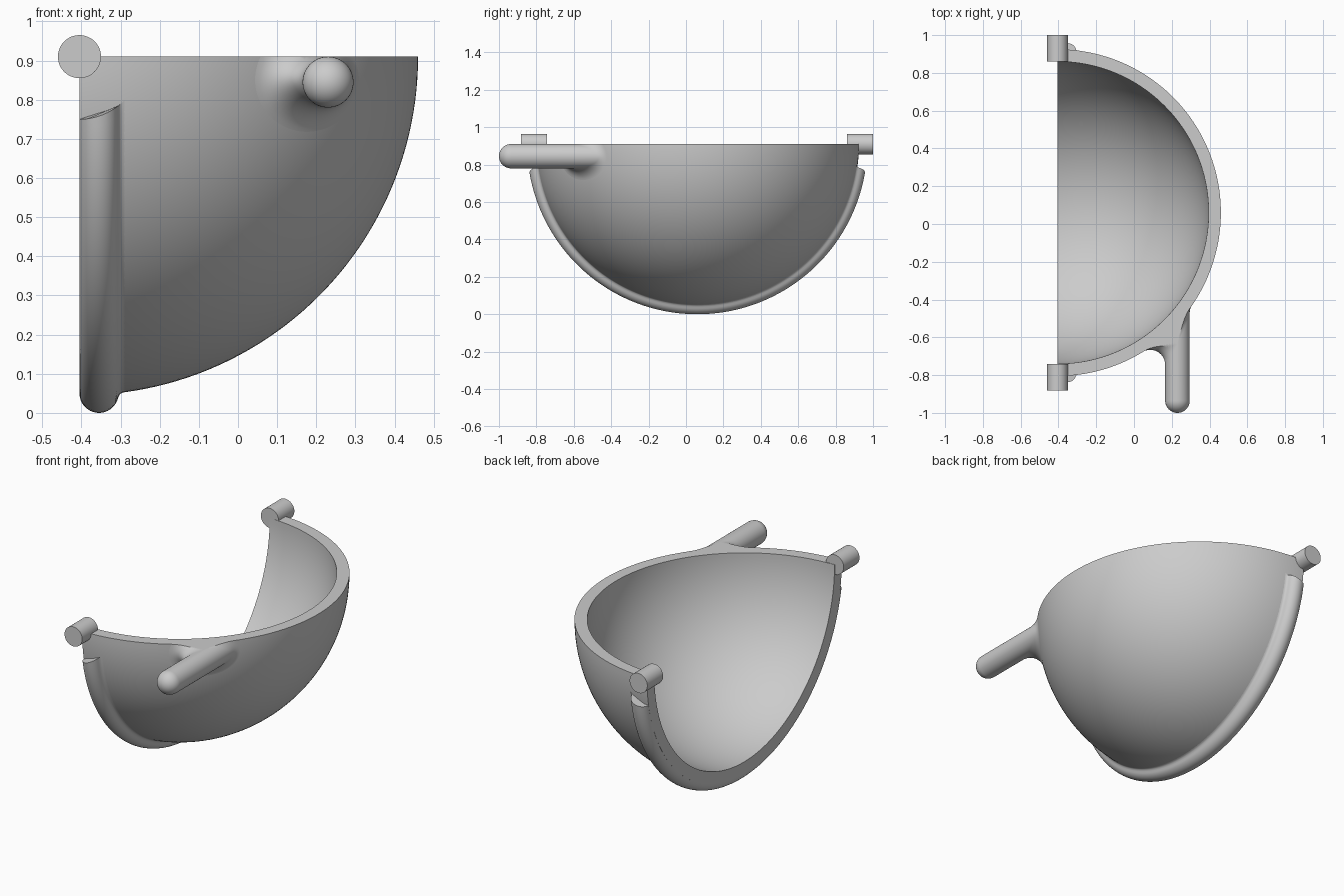
import bpy, bmesh
from math import sin, cos, pi, sqrt, asin, radians
from mathutils import Vector

cube = bpy.data.objects.get("Cube")
if cube:
    bpy.data.objects.remove(cube, do_unlink=True)

CENTRE = Vector((-0.405, 0.06, 0.91))   # centre of the bowl sphere
OUTER, INNER = 0.865, 0.80

grey = bpy.data.materials.new("light grey")
grey.use_nodes = True
colour = (0.6, 0.6, 0.6, 1)
grey.diffuse_color = colour
grey.node_tree.nodes["Principled BSDF"].inputs["Base Color"].default_value = colour


def finish(bm, name):
    bmesh.ops.remove_doubles(bm, verts=bm.verts, dist=1e-5)
    bmesh.ops.recalc_face_normals(bm, faces=bm.faces)
    mesh = bpy.data.meshes.new(name)
    bm.to_mesh(mesh)
    bm.free()
    mesh.materials.append(grey)
    ob = bpy.data.objects.new(name, mesh)
    bpy.context.collection.objects.link(ob)
    bpy.ops.object.select_all(action='DESELECT')
    ob.select_set(True)
    bpy.context.view_layer.objects.active = ob
    bpy.ops.object.shade_smooth_by_angle(angle=radians(35))
    return ob


def skin(bm, rings):
    """Join closed rings of points with quads and return their vertices."""
    rows = [[bm.verts.new(p) for p in ring] for ring in rings]
    n = len(rows[0])
    for a, b in zip(rows, rows[1:]):
        for i in range(n):
            j = (i + 1) % n
            bm.faces.new((a[i], a[j], b[j], b[i]))
    return rows


def half_lathe(name, profile, start, steps=96):
    """Turn a closed (x, radius) profile through the lower half circle.
    start gives the angle below the rim plane at which each point begins."""
    rings = []
    for k in range(steps + 1):
        ring = []
        for x, r in profile:
            s = start(x, r)
            a = s + (pi - 2 * s) * k / steps
            ring.append(CENTRE + Vector((x, -r * cos(a), -r * sin(a))))
        rings.append(ring)
    bm = bmesh.new()
    rows = skin(bm, rings)
    bm.faces.new(rows[0])
    bm.faces.new(rows[-1])
    return finish(bm, name)


# Bowl: thick quarter sphere
arc = [i / 48 * pi / 2 for i in range(49)]
bowl = [(OUTER * sin(a), OUTER * cos(a)) for a in arc]
bowl += [(INNER * sin(a), INNER * cos(a)) for a in reversed(arc)]
half_lathe("bowl", bowl, lambda x, r: 0)

# Rounded bead along the open edge, ends trimmed round the hinge axis
bead = [(0.05 - 0.05 * cos(a), 0.86 + 0.05 * sin(a))
        for a in [i / 16 * pi * 0.93 for i in range(17)]]
bead += [(0.103, 0.863), (0.108, 0.859), (0.116, 0.857), (0.1, 0.84), (0.02, 0.84)]
half_lathe("edge_bead", bead, lambda x, r: asin(sqrt(0.16 ** 2 - x * x) / r))

# Hinge pins
for name, y in (("front_hinge_pin", -0.8125), ("back_hinge_pin", 0.93)):
    bm = bmesh.new()
    bmesh.ops.create_cone(bm, cap_ends=True, segments=48, radius1=0.055,
                          radius2=0.055, depth=0.14)
    pin = finish(bm, name)
    pin.rotation_euler.x = pi / 2
    pin.location = (CENTRE.x, y, CENTRE.z)

# Handle: round-ended rod blended into the bowl by a rolling-ball fillet
AXIS_X, AXIS_Z, ROD, FILLET, TIP = 0.23, 0.845, 0.065, 0.08, -1.0
columns = []
for k in range(64):
    a = 2 * pi * k / 64
    d = Vector((cos(a), 0, sin(a)))
    axis = Vector((AXIS_X, 0, AXIS_Z))
    column = []
    for i in range(13):
        t = i / 12 * pi / 2
        column.append(axis + d * ROD * sin(t) + Vector((0, TIP + ROD * (1 - cos(t)), 0)))
    ball = axis + d * (ROD + FILLET)
    off = ball - CENTRE
    ball.y = CENTRE.y - sqrt((OUTER + FILLET) ** 2 - off.x ** 2 - off.z ** 2)
    inward = (CENTRE - ball).normalized()
    for i in range(13):
        column.append(ball + FILLET * (-d).slerp(inward, i / 12))
    columns.append(column)
bm = bmesh.new()
skin(bm, list(zip(*columns)))
# Flatten the blend level with the rim
bmesh.ops.bisect_plane(bm, geom=bm.verts[:] + bm.edges[:] + bm.faces[:],
                       dist=1e-5, plane_co=CENTRE, plane_no=(0, 0, 1))
for v in bm.verts:
    v.co.z = min(v.co.z, CENTRE.z)
finish(bm, "handle")
